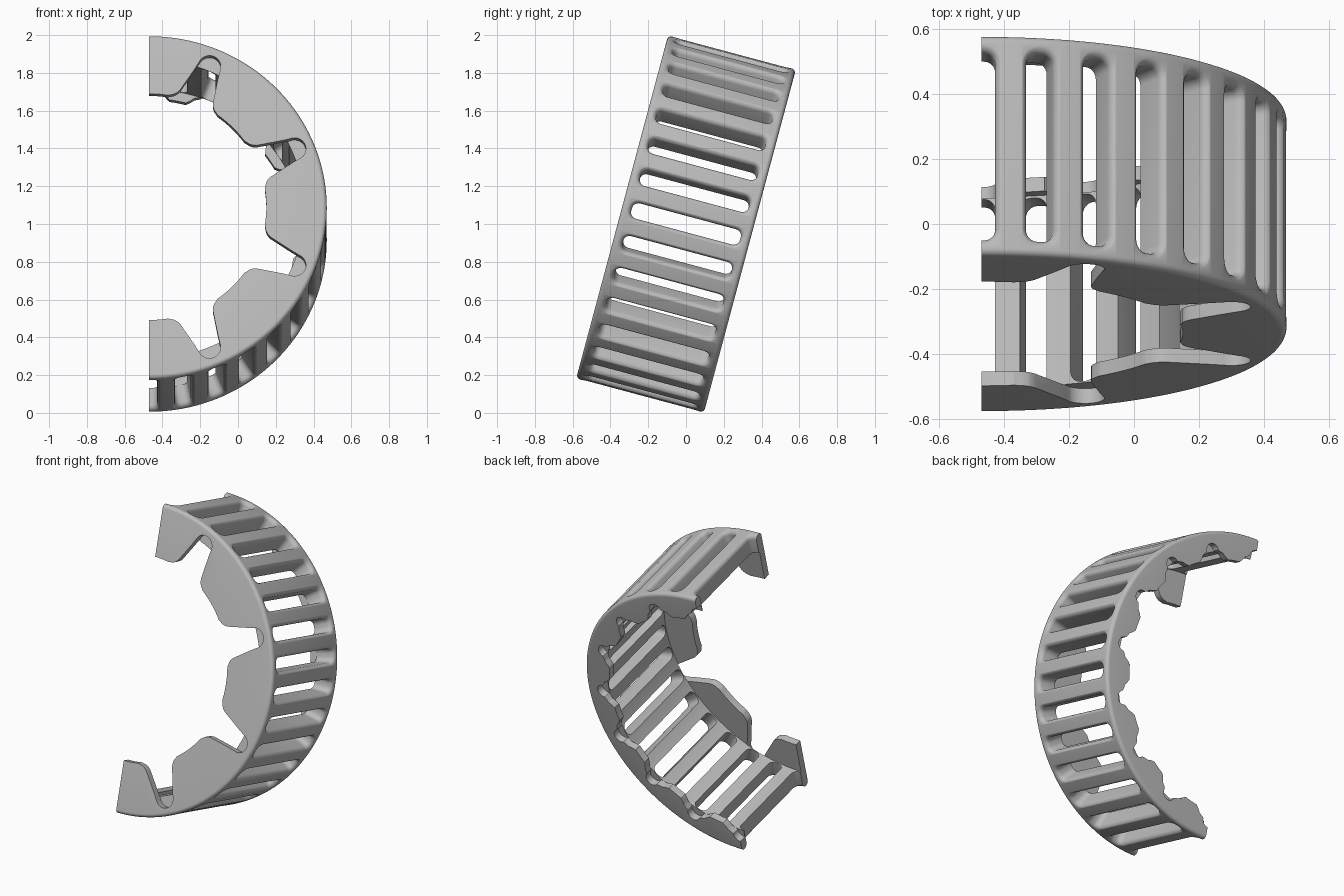
import bpy, bmesh
from math import sin, cos, pi, radians
from mathutils import Matrix, Vector

if "Cube" in bpy.data.objects:
    bpy.data.objects.remove(bpy.data.objects["Cube"], do_unlink=True)

R, HALF, WALL = 0.94, 0.35, 0.045      # outer radius, half width, flange thickness
STEP = radians(11.25)                  # spacing of the slots
TILT = Matrix.Translation((-0.47, 0, 1)) @ Matrix.Rotation(radians(-15), 4, 'X')

grey = bpy.data.materials.new("light_grey")
grey.use_nodes = True
grey.diffuse_color = (0.5, 0.5, 0.5, 1)
grey.node_tree.nodes["Principled BSDF"].inputs["Base Color"].default_value = (0.5, 0.5, 0.5, 1)


def spot(t, y, r, a):
    """Point at angle a from the top: t sideways, y along the axis, r outward."""
    return TILT @ Vector((t * cos(a) + r * sin(a), y, r * cos(a) - t * sin(a)))


def loft(bm, loops):
    """Skin a row of matching closed loops and cap both ends."""
    rows = [[bm.verts.new(p) for p in loop] for loop in loops]
    n = len(rows[0])
    for lo, hi in zip(rows, rows[1:]):
        for i in range(n):
            j = (i + 1) % n
            bm.faces.new((lo[i], lo[j], hi[j], hi[i]))
    bm.faces.new(rows[0][::-1])
    bm.faces.new(rows[-1])


def finish(bm, name):
    bmesh.ops.recalc_face_normals(bm, faces=bm.faces[:])
    mesh = bpy.data.meshes.new(name)
    bm.to_mesh(mesh)
    bm.free()
    mesh.materials.append(grey)
    obj = bpy.data.objects.new(name, mesh)
    bpy.context.collection.objects.link(obj)
    return obj


def arc(cx, cy, rad, start, end, n=6):
    return [(cx + rad * cos(start + (end - start) * i / n),
             cy + rad * sin(start + (end - start) * i / n)) for i in range(n + 1)]


# Half ring with a C-shaped section: deep front flange, shallow back flange
f = 0.022
section = [(-HALF, 0.62), (-HALF + WALL, 0.62), (-HALF + WALL, 0.82),
           (HALF - WALL, 0.82), (HALF - WALL, 0.77), (HALF, 0.77)]
section += arc(HALF - f, R - f, f, 0, pi / 2)
section += arc(-HALF + f, R - f, f, pi / 2, pi)
bm = bmesh.new()
SEG = 96
loft(bm, [[spot(0, y, r, pi * i / SEG) for y, r in section] for i in range(SEG + 1)])
ring = finish(bm, "slotted_half_ring")

# Slot cutters: rounded rectangles that flare towards the outside
flare = [(0.7, 0), (0.914, 0), (0.923, 0.002), (0.931, 0.007),
         (0.937, 0.014), (0.941, 0.024), (0.97, 0.025)]
bm = bmesh.new()
for k in range(17):
    loops = []
    for r, grow in flare:
        w, h, c = 0.042 + grow, 0.298 + grow, 0.034 + grow
        outline = []
        for q, (sx, sy) in enumerate(((1, 1), (-1, 1), (-1, -1), (1, -1))):
            outline += arc(sx * (w - c), sy * (h - c), c, q * pi / 2, (q + 1) * pi / 2)
        loops.append([spot(t, y, r, k * STEP) for t, y in outline])
    loft(bm, loops)
slots = finish(bm, "slot_cutter")

# Front gap cutters: round-ended openings that leave wide teeth
side = [(0.16, 0.5), (0.16, 0.59), (0.13, 0.612), (0.115, 0.622), (0.103, 0.636),
        (0.094, 0.655), (0.067, 0.79)]
gap = side + arc(0, 0.833, 0.06, 0, pi, 14) + [(-t, r) for t, r in side[::-1]]
bm = bmesh.new()
for k in range(4):
    a = (4 * k + 2) * STEP
    loft(bm, [[spot(t, y, r, a) for t, r in gap] for y in (-0.4, -HALF + WALL + 0.002)])
gaps = finish(bm, "front_gap_cutter")

# Back scallop cutters: round notches between small rounded lobes
side = [(0.105, 0.7), (0.105, 0.765), (0.09, 0.78), (0.075, 0.803), (0.055, 0.815)]
notch = side + arc(0, 0.825, 0.043, 0, pi, 10) + [(-t, r) for t, r in side[::-1]]
bm = bmesh.new()
for k in range(9):
    a = 2 * k * STEP
    loft(bm, [[spot(t, y, r, a) for t, r in notch] for y in (HALF - WALL - 0.002, 0.4)])
notches = finish(bm, "back_notch_cutter")

# Cut the openings, then remove the cutters
bpy.ops.object.select_all(action='DESELECT')
bpy.context.view_layer.objects.active = ring
ring.select_set(True)
for cutter in (gaps, notches, slots):
    cutter.hide_render = True
    mod = ring.modifiers.new(cutter.name, 'BOOLEAN')
    mod.operation, mod.solver, mod.object = 'DIFFERENCE', 'EXACT', cutter
    bpy.ops.object.modifier_apply(modifier=mod.name)
    bpy.data.objects.remove(cutter, do_unlink=True)
bpy.ops.object.shade_smooth_by_angle(angle=radians(35))
